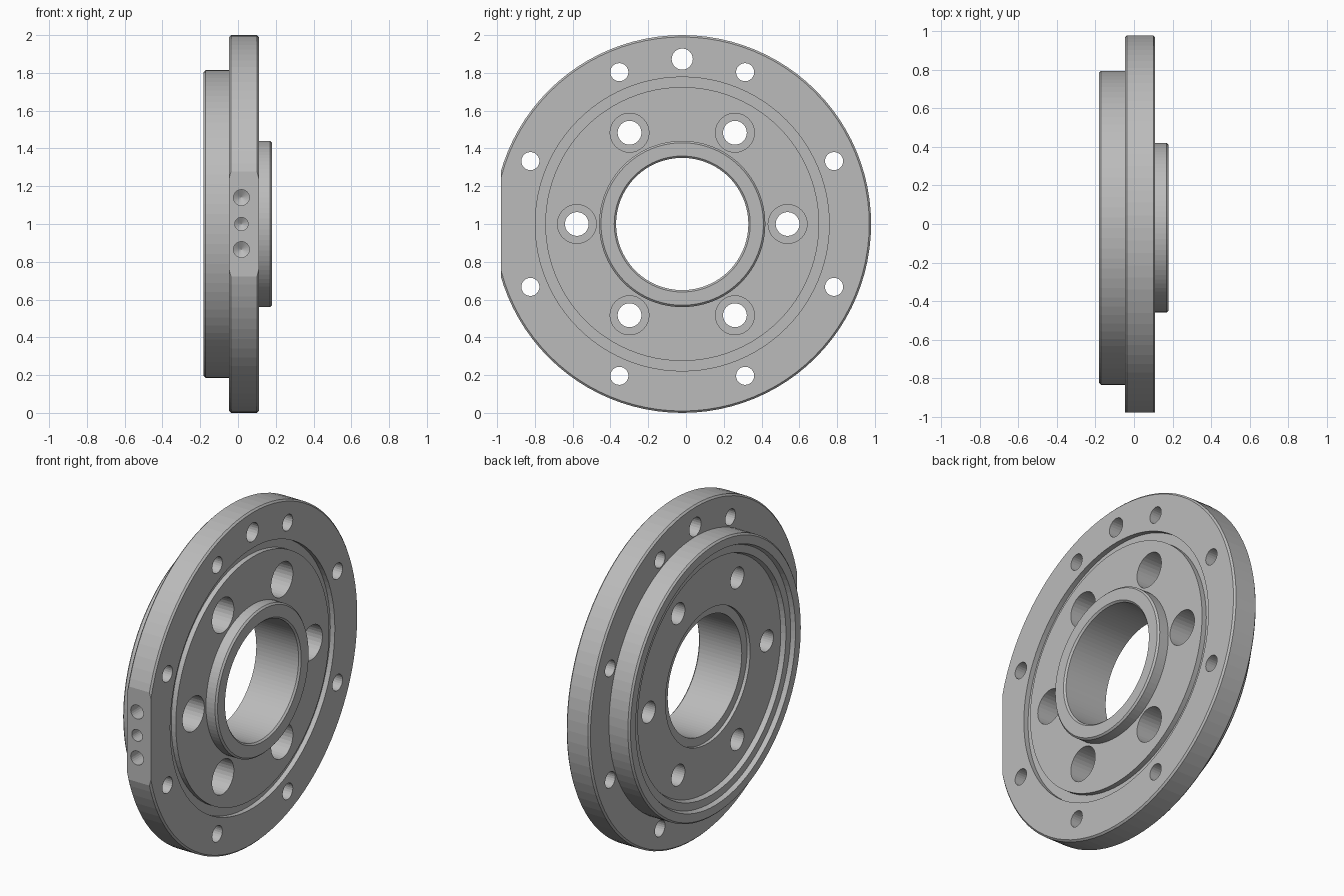
import bpy, bmesh, math
from mathutils import Matrix, Vector

cube = bpy.data.objects.get("Cube")
if cube:
    bpy.data.objects.remove(cube, do_unlink=True)

CENTER = Vector((0, -0.02, 1))

steel = bpy.data.materials.new("grey_steel")
steel.use_nodes = True
steel.diffuse_color = (0.5, 0.5, 0.5, 1)
steel.node_tree.nodes["Principled BSDF"].inputs["Base Color"].default_value = (0.5, 0.5, 0.5, 1)


def lathe(bm, profile, matrix, segments, closed=False):
    """Revolve (x, radius) points round the x axis; open profiles get end caps."""
    rings = []
    for x, r in profile:
        ring = []
        for i in range(segments):
            a = math.tau * i / segments
            ring.append(bm.verts.new(matrix @ Vector((x, r * math.sin(a), r * math.cos(a)))))
        rings.append(ring)
    pairs = list(zip(rings, rings[1:]))
    if closed:
        pairs.append((rings[-1], rings[0]))
    else:
        bm.faces.new(rings[0])
        bm.faces.new(rings[-1])
    for a, b in pairs:
        for i in range(segments):
            j = (i + 1) % segments
            bm.faces.new((a[i], a[j], b[j], b[i]))


def finish(bm, name):
    bmesh.ops.recalc_face_normals(bm, faces=bm.faces)
    mesh = bpy.data.meshes.new(name)
    bm.to_mesh(mesh)
    bm.free()
    mesh.materials.append(steel)
    obj = bpy.data.objects.new(name, mesh)
    bpy.context.collection.objects.link(obj)
    return obj


def polar(radius, degrees):
    a = math.radians(degrees)
    return Matrix.Translation(CENTER + Vector((0, radius * math.sin(a), radius * math.cos(a))))


# Flange body: bore, front boss, seal groove, rim, rear ring and stepped recess
body_profile = [
    (0.17, 0.35), (0.18, 0.36), (0.18, 0.43), (0.17, 0.44), (0.11, 0.44),
    (0.11, 0.725), (0.08, 0.725), (0.08, 0.778), (0.11, 0.778),
    (0.11, 0.99), (0.10, 1.0), (-0.037, 1.0), (-0.047, 0.99),
    (-0.047, 0.815), (-0.172, 0.815), (-0.182, 0.805),
    (-0.182, 0.755), (-0.157, 0.745), (-0.157, 0.70), (-0.13, 0.69),
    (-0.13, 0.40), (-0.11, 0.40), (-0.11, 0.35),
]
bm = bmesh.new()
lathe(bm, body_profile, Matrix.Translation(CENTER), 96, closed=True)
flange = finish(bm, "flange")

# Cutters: flange bolt holes, locating hole and counterbored holes
bm = bmesh.new()
for k in range(8):
    lathe(bm, [(-0.3, 0.048), (0.3, 0.048)], polar(0.87, 22.5 + 45 * k), 24)
lathe(bm, [(-0.3, 0.056), (0.3, 0.056)], polar(0.873, 0), 24)
for k in range(6):
    lathe(bm, [(-0.3, 0.063), (-0.04, 0.063), (-0.04, 0.103), (0.3, 0.103)],
          polar(0.558, 30 + 60 * k), 32)

# Cutters: blind drilled holes in the side flat
for z, r in ((0.865, 0.042), (1.0, 0.035), (1.14, 0.042)):
    turn = Matrix.Translation((0.018, -0.98, z)) @ Matrix.Rotation(math.pi / 2, 4, "Z")
    lathe(bm, [(-0.1, r), (0.1, r), (0.1 + r * 0.6, 0.002)], turn, 24)
hole_cutters = finish(bm, "hole_cutters")

# Cutter: side flat
bm = bmesh.new()
bmesh.ops.create_cube(bm, size=1, matrix=Matrix.Translation((0, -1.48, 1)))
flat_cutter = finish(bm, "flat_cutter")

for cutter in (flat_cutter, hole_cutters):
    mod = flange.modifiers.new(cutter.name, "BOOLEAN")
    mod.operation = "DIFFERENCE"
    mod.solver = "EXACT"
    mod.object = cutter

# Bake the cuts and discard the cutters
bpy.context.view_layer.update()
cut = flange.evaluated_get(bpy.context.evaluated_depsgraph_get())
result = bpy.data.meshes.new_from_object(cut)
flange.modifiers.clear()
flange.data = result
for cutter in (flat_cutter, hole_cutters):
    bpy.data.objects.remove(cutter, do_unlink=True)
